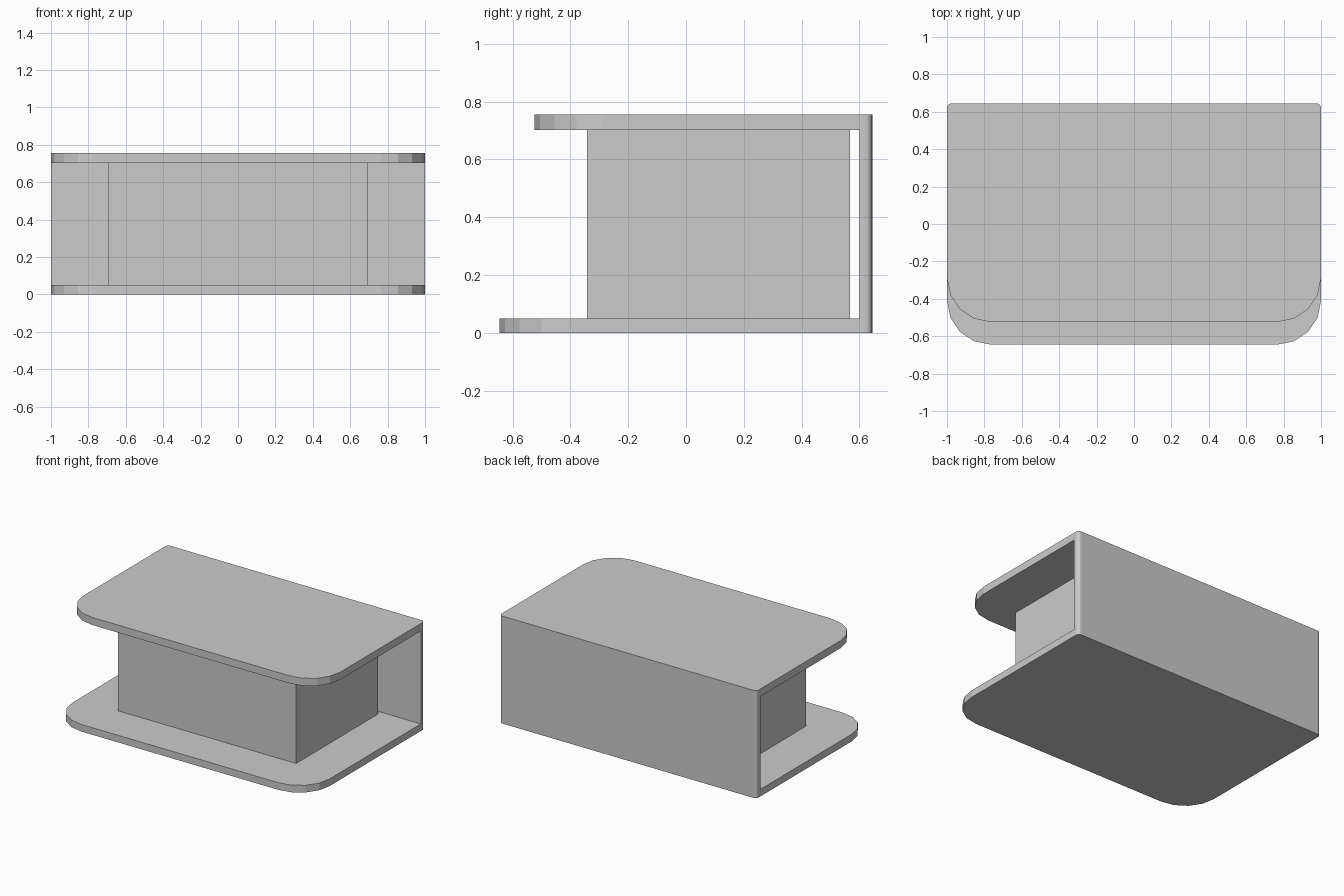
import bpy, bmesh
from mathutils import Vector

if "Cube" in bpy.data.objects:
    bpy.data.objects.remove(bpy.data.objects["Cube"])

BACK, PANEL, H = 0.645, 0.60, 0.755      # back face, inner panel face, height
LOW, HIGH = 0.05, 0.702                  # inner faces of bottom and top boards


def finish(bm, name):
    bmesh.ops.recalc_face_normals(bm, faces=bm.faces)
    mesh = bpy.data.meshes.new(name)
    bm.to_mesh(mesh)
    bm.free()
    obj = bpy.data.objects.new(name, mesh)
    bpy.context.collection.objects.link(obj)
    return obj


def extrude_x(profile, half):
    """Sweep a (y, z) profile from -half to +half along x."""
    bm = bmesh.new()
    face = bm.faces.new([bm.verts.new((-half, y, z)) for y, z in profile])
    ext = bmesh.ops.extrude_face_region(bm, geom=[face])
    verts = [g for g in ext["geom"] if isinstance(g, bmesh.types.BMVert)]
    bmesh.ops.translate(bm, verts=verts, vec=Vector((2 * half, 0, 0)))
    return bm


def round_upright_edges(bm, test, radius):
    """Round the vertical edges whose y position passes the test."""
    edges = [e for e in bm.edges
             if abs(e.verts[0].co.z - e.verts[1].co.z) > 0.01
             and abs(e.verts[0].co.y - e.verts[1].co.y) < 1e-4
             and abs(e.verts[0].co.x - e.verts[1].co.x) < 1e-4
             and test(e.verts[0].co.y)]
    bmesh.ops.bevel(bm, geom=edges, offset=radius, offset_type='OFFSET',
                    segments=4, profile=0.5, affect='EDGES')


# C-shaped shell: bottom board, back panel and shorter top board
shell = extrude_x([(-0.645, 0), (BACK, 0), (BACK, H), (-0.524, H),
                   (-0.524, HIGH), (PANEL, HIGH), (PANEL, LOW), (-0.645, LOW)], 1.0)
round_upright_edges(shell, lambda y: y < -0.5, 0.235)
round_upright_edges(shell, lambda y: y > BACK - 0.001, 0.025)
finish(shell, "desk_shell")

# Central box between the boards, leaving a slit in front of the back panel
core = extrude_x([(-0.343, LOW), (0.568, LOW), (0.568, HIGH), (-0.343, HIGH)], 0.692)
finish(core, "central_box")
